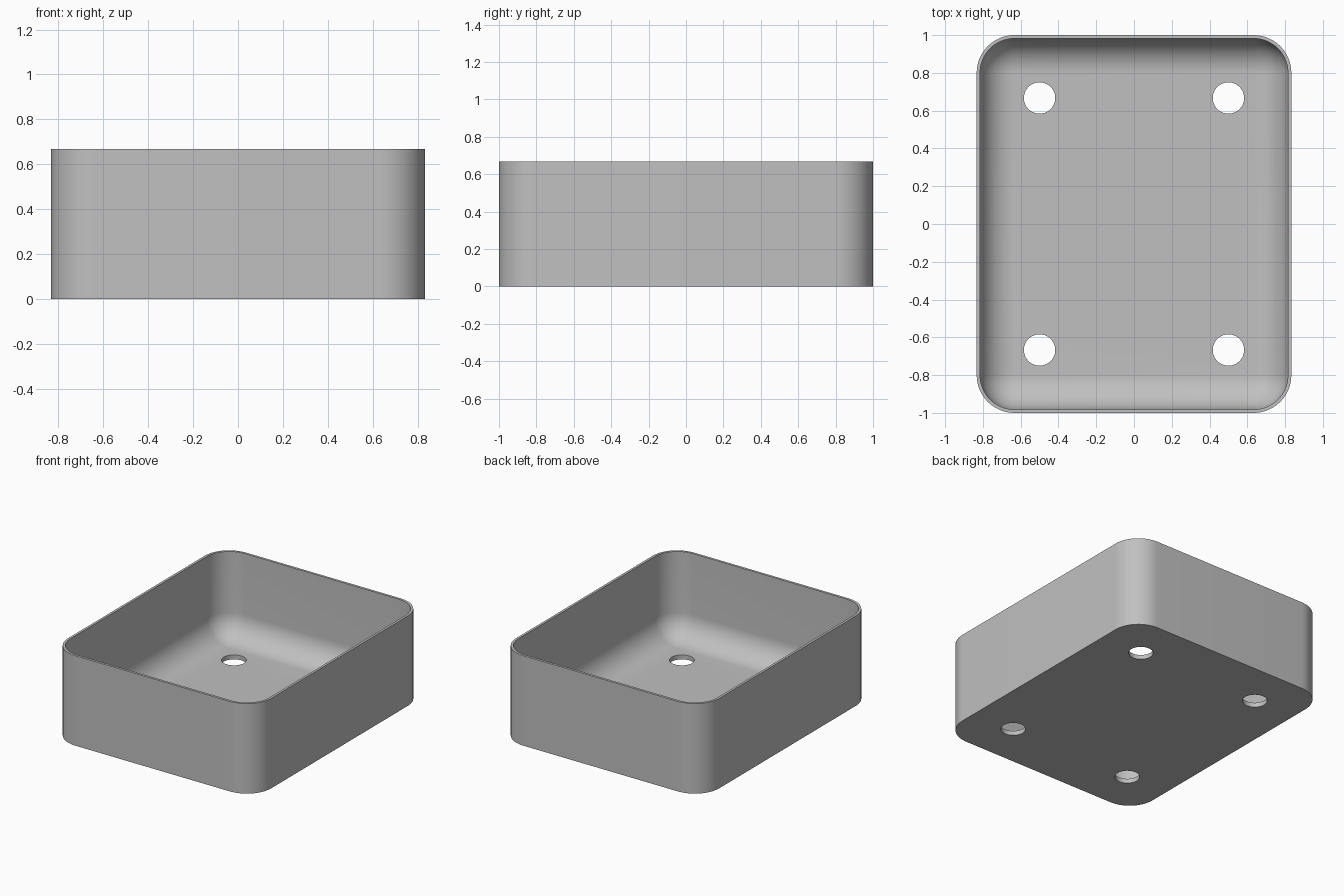
import bpy, bmesh
from math import sin, cos, pi

cube = bpy.data.objects.get("Cube")
if cube:
    bpy.data.objects.remove(cube, do_unlink=True)

CX, CY = 0.633, 0.8          # centres of the rounded corners
OUTER, INNER = 0.2, 0.182    # corner radii outside and inside
HEIGHT, FLOOR = 0.667, 0.033
STEPS = 16

grey = bpy.data.materials.new("plain_grey")
grey.use_nodes = True
colour = (0.53, 0.53, 0.53, 1)
grey.diffuse_color = colour
grey.node_tree.nodes["Principled BSDF"].inputs["Base Color"].default_value = colour


def ring(bm, radius, z):
    """Rounded rectangle with the given corner radius."""
    verts = []
    for q, (sx, sy) in enumerate([(1, 1), (-1, 1), (-1, -1), (1, -1)]):
        for i in range(STEPS + 1):
            a = (q + i / STEPS) * pi / 2
            verts.append(bm.verts.new((sx * CX + radius * cos(a), sy * CY + radius * sin(a), z)))
    return verts


# Tray shell: outer wall, rim, inner wall, rounded inner bottom edge
bm = bmesh.new()
levels = [(OUTER, 0), (OUTER, HEIGHT), (INNER, HEIGHT)]
for i in range(STEPS + 1):
    t = i / STEPS * pi / 2
    levels.append((INNER * cos(t), FLOOR + INNER * (1 - sin(t))))
rings = [ring(bm, r, z) for r, z in levels]
for low, high in zip(rings, rings[1:]):
    for i in range(len(low)):
        j = (i + 1) % len(low)
        bm.faces.new((low[i], low[j], high[j], high[i]))
bm.faces.new(rings[0][::-1])
bm.faces.new(rings[-1])
bmesh.ops.remove_doubles(bm, verts=bm.verts, dist=1e-5)
bmesh.ops.recalc_face_normals(bm, faces=bm.faces)
mesh = bpy.data.meshes.new("tray")
bm.to_mesh(mesh)
bm.free()
mesh.materials.append(grey)
tray = bpy.data.objects.new("tray", mesh)
bpy.context.collection.objects.link(tray)

# Four drain holes through the floor
for sx in (-1, 1):
    for sy in (-1, 1):
        bpy.ops.mesh.primitive_cylinder_add(vertices=48, radius=0.083, depth=0.2,
                                            location=(sx * 0.5, sy * 0.667, 0))
        cutter = bpy.context.object
        cutter.name = "hole_cutter"
        cutter.hide_render = True
        cutter.data.materials.append(grey)
        bpy.context.view_layer.objects.active = tray
        mod = tray.modifiers.new("hole", "BOOLEAN")
        mod.operation = "DIFFERENCE"
        mod.solver = "EXACT"
        mod.object = cutter
        bpy.ops.object.modifier_apply(modifier=mod.name)
        bpy.data.objects.remove(cutter, do_unlink=True)

# Smooth shading with crisp rim and base edges
bpy.ops.object.select_all(action="DESELECT")
tray.select_set(True)
bpy.context.view_layer.objects.active = tray
bpy.ops.object.shade_smooth_by_angle(angle=0.6)
